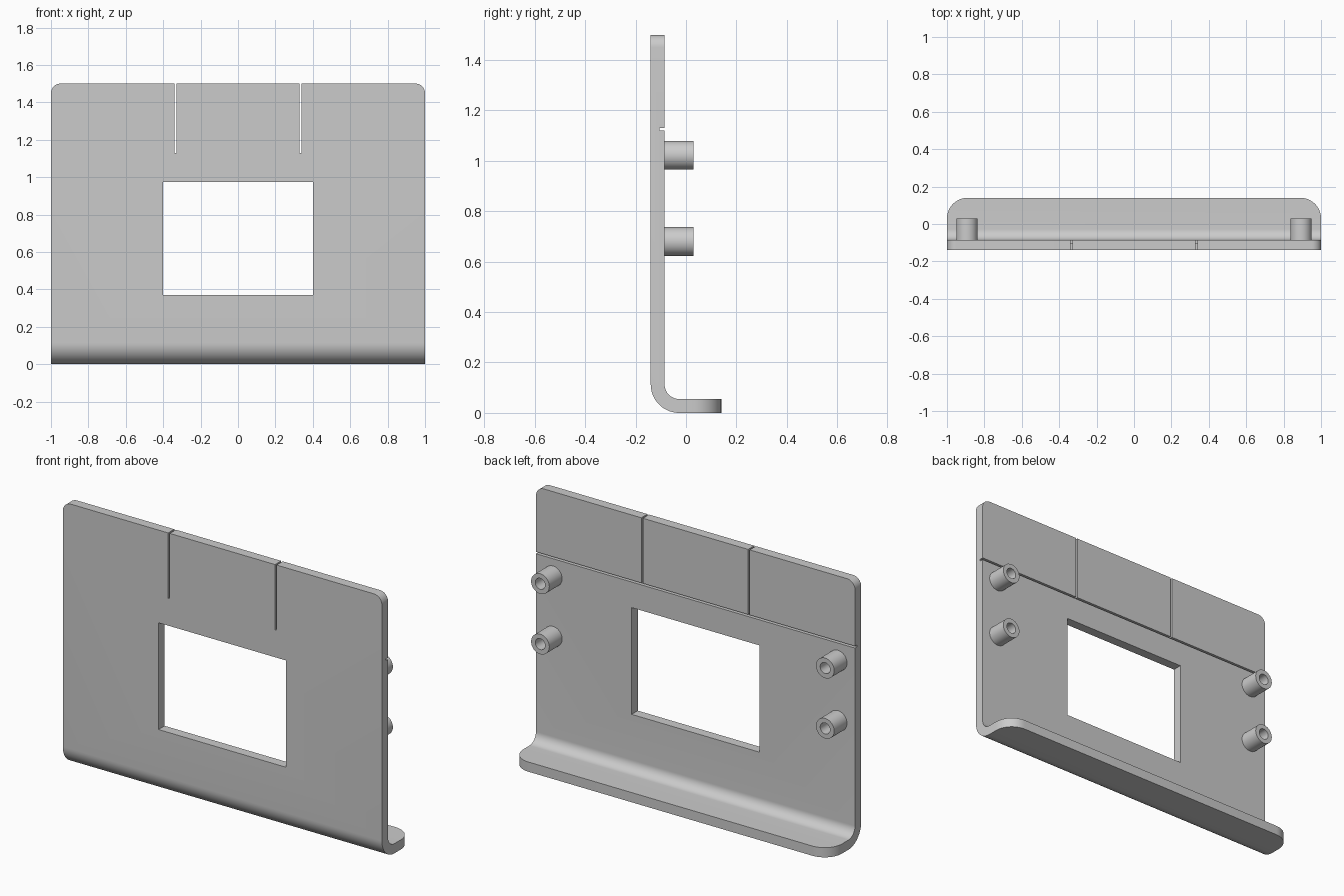
import bpy, bmesh
from math import pi, sin, cos, radians
from mathutils import Matrix, Vector

cube = bpy.data.objects.get("Cube")
if cube:
    bpy.data.objects.remove(cube, do_unlink=True)

# Single painted-metal colour
grey = bpy.data.materials.new("light_grey")
grey.use_nodes = True
colour = (0.6, 0.6, 0.6, 1)
grey.diffuse_color = colour
grey.node_tree.nodes["Principled BSDF"].inputs["Base Color"].default_value = colour

H, FRONT, BACK, T = 1.5, -0.14, 0.14, 0.055
INNER = FRONT + T


def make_object(name, bm):
    bmesh.ops.recalc_face_normals(bm, faces=bm.faces)
    mesh = bpy.data.meshes.new(name)
    bm.to_mesh(mesh)
    bm.free()
    mesh.materials.append(grey)
    obj = bpy.data.objects.new(name, mesh)
    bpy.context.collection.objects.link(obj)
    return obj


def smooth(obj):
    bpy.ops.object.select_all(action='DESELECT')
    obj.select_set(True)
    bpy.context.view_layer.objects.active = obj
    bpy.ops.object.shade_smooth_by_angle(angle=radians(30))


def cut_box(target, lo, hi):
    bm = bmesh.new()
    lo, hi = Vector(lo), Vector(hi)
    bmesh.ops.create_cube(bm, size=1, matrix=Matrix.Translation((lo + hi) / 2)
                          @ Matrix.Diagonal((*(hi - lo), 1)))
    cutter = make_object("cutter", bm)
    cutter.hide_render = True
    mod = target.modifiers.new("cut", 'BOOLEAN')
    mod.operation, mod.solver, mod.object = 'DIFFERENCE', 'EXACT', cutter
    bpy.context.view_layer.objects.active = target
    bpy.ops.object.modifier_apply(modifier=mod.name)
    bpy.data.objects.remove(cutter, do_unlink=True)


def bend(radius, steps=14):
    """Quarter arc from the upright to the lip, as (y, z) points."""
    c = 0.113
    return [(FRONT + c - radius * cos(a), c - radius * sin(a))
            for a in (i * pi / 2 / steps for i in range(steps + 1))]


# Bent sheet: L profile swept across the width
profile = ([(FRONT, H)] + bend(0.113) + [(BACK, 0), (BACK, T)]
           + bend(0.113 - T)[::-1] + [(INNER, H)])
bm = bmesh.new()
face = bm.faces.new([bm.verts.new((-1, y, z)) for y, z in profile])
swept = bmesh.ops.extrude_face_region(bm, geom=[face])
bmesh.ops.translate(bm, vec=(2, 0, 0),
                    verts=[v for v in swept["geom"] if isinstance(v, bmesh.types.BMVert)])


# Round the upper corners and the lip corners
def round_corners(test, radius):
    edges = [e for e in bm.edges if all(test(v.co) for v in e.verts)
             and abs(e.verts[0].co.x - e.verts[1].co.x) < 0.01]
    bmesh.ops.bevel(bm, geom=edges, offset=radius, segments=10,
                    profile=0.5, affect='EDGES')


round_corners(lambda co: co.z > H - 0.001, 0.05)
round_corners(lambda co: co.y > BACK - 0.001, 0.11)
panel = make_object("bent_panel", bm)

# Window, two slits from the top edge, and the groove across the back
cut_box(panel, (-0.4, -0.3, 0.37), (0.4, 0.0, 0.975))
for x in (-0.335, 0.335):
    cut_box(panel, (x - 0.005, -0.3, 1.13), (x + 0.005, 0.0, 1.6))
cut_box(panel, (-1.1, -0.105, 1.12), (1.1, 0.0, 1.131))
smooth(panel)

# Hollow standoffs on the back
SEG = 40
for side, sx in (("left", 1), ("right", -1)):
    for level, z in (("upper", 1.022), ("lower", 0.68)):
        bm = bmesh.new()
        rings = []
        for r, y in ((0.057, INNER), (0.057, 0.03), (0.031, 0.03), (0.031, INNER + 0.001)):
            rings.append([bm.verts.new((sx * 0.893 + r * cos(2 * pi * i / SEG), y,
                                        z + r * sin(2 * pi * i / SEG))) for i in range(SEG)])
        for a, b in zip(rings, rings[1:]):
            for i in range(SEG):
                j = (i + 1) % SEG
                bm.faces.new((a[i], a[j], b[j], b[i]))
        bm.faces.new(rings[0])
        bm.faces.new(rings[-1])
        smooth(make_object(f"{level}_{side}_standoff", bm))
